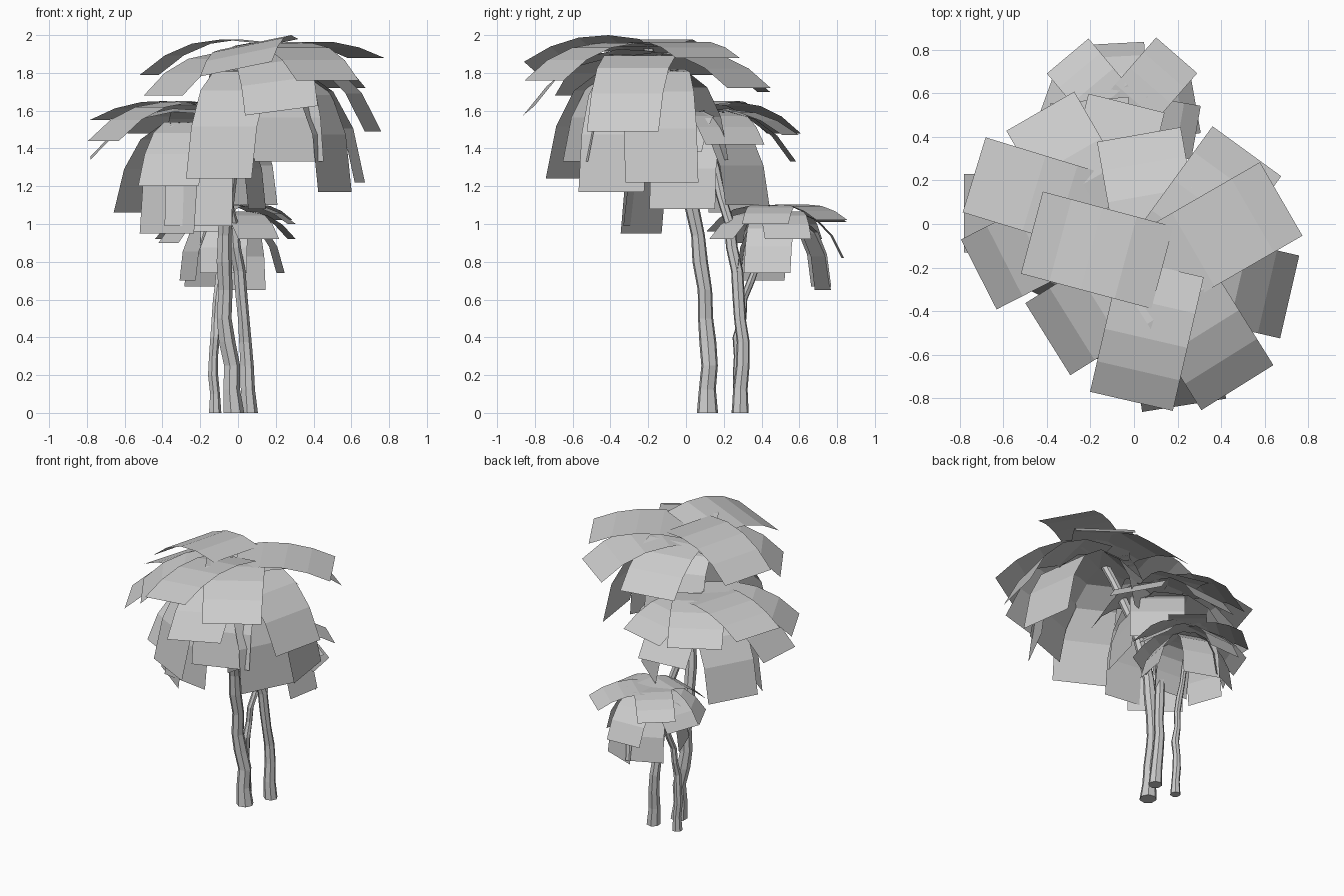
import bpy
import bmesh
import math
import random
from mathutils import Vector

rng = random.Random(4)
SEGMENTS = 4
SIDES = 7

default_cube = bpy.data.objects.get("Cube")
if default_cube:
    bpy.data.objects.remove(default_cube, do_unlink=True)


def finish(bm, name):
    mesh = bpy.data.meshes.new(name)
    bm.to_mesh(mesh)
    bm.free()
    obj = bpy.data.objects.new(name, mesh)
    bpy.context.collection.objects.link(obj)
    return obj


def add_leaf(bm, center, width, azimuth, reach, tip_z, roll=0):
    """Rectangular leaf card arching from the crown center to its tip."""
    angle = math.radians(azimuth)
    out = Vector((math.cos(angle), math.sin(angle), 0))
    side = Vector((-out.y, out.x, roll)) * width / 2
    drop = center.z - tip_z
    curl = min(0.9, 0.6 * drop / reach)
    rise = 0.24 * reach
    previous = None
    for i in range(SEGMENTS + 1):
        t = i / SEGMENTS
        mid = center + out * reach * (t + curl * t * (1 - t))
        mid.z += rise * t * (1 - t) - drop * t * t
        row = [bm.verts.new(mid - side), bm.verts.new(mid + side)]
        if previous:
            bm.faces.new((previous[0], row[0], row[1], previous[1]))
        previous = row


def build_crown(name, center, width, layers):
    """Each layer is a height offset and leaves as azimuth, reach, tip height."""
    bm = bmesh.new()
    for lower, leaves in layers:
        for leaf in leaves:
            add_leaf(bm, Vector(center) - Vector((0, 0, lower)), width, *leaf)
    return finish(bm, name)


def build_trunk(name, points, base_radius, top_radius):
    """Knobbly tapered trunk with two rings per path section."""
    path = [Vector(p) for p in points]
    steps = []
    for a, b in zip(path, path[1:]):
        steps += [a, a.lerp(b, 0.5)]
    steps.append(path[-1])
    bm = bmesh.new()
    previous = None
    for i, p in enumerate(steps):
        t = i / (len(steps) - 1)
        radius = base_radius + (top_radius - base_radius) * t
        radius *= 1.15 if i == 0 else rng.uniform(0.88, 1.05)
        wobble = Vector((rng.uniform(-1, 1), rng.uniform(-1, 1), 0)) * 0.008
        ring = []
        for k in range(SIDES):
            a = math.tau * k / SIDES
            offset = Vector((math.cos(a), math.sin(a), 0)) * radius
            ring.append(bm.verts.new(p + wobble + offset))
        if previous:
            for k in range(SIDES):
                n = (k + 1) % SIDES
                bm.faces.new((previous[k], previous[n], ring[n], ring[k]))
        else:
            bm.faces.new(ring[::-1])
        previous = ring
    bm.faces.new(previous)
    return finish(bm, name)


# Trunks
build_trunk("tall_trunk", [
    (-0.02, 0.12, 0), (-0.04, 0.12, 0.25), (-0.07, 0.11, 0.5),
    (-0.08, 0.08, 0.8), (-0.07, 0.04, 1.08), (-0.02, -0.03, 1.4),
    (0.06, -0.12, 1.7), (0.13, -0.2, 1.93)], 0.05, 0.03)
build_trunk("middle_trunk", [
    (0.065, 0.29, 0), (0.05, 0.3, 0.25), (0.03, 0.29, 0.5),
    (0.01, 0.27, 0.75), (-0.03, 0.23, 1.0), (-0.09, 0.15, 1.3),
    (-0.16, 0.05, 1.62)], 0.04, 0.025)
build_trunk("small_trunk", [
    (-0.13, 0.27, 0), (-0.13, 0.28, 0.2), (-0.12, 0.28, 0.4),
    (-0.11, 0.31, 0.6), (-0.09, 0.38, 0.78), (-0.06, 0.48, 1.06)],
    0.03, 0.018)

# Tall crown: spreading leaves, then drooping leaves
build_crown("tall_crown", (0.13, -0.2, 1.96), 0.39, [
    (0, [(165, 0.62, 1.79)]),
    (0.02, [(257, 0.63, 1.82, 0.2), (30, 0.63, 1.88), (302, 0.65, 1.76)]),
    (0.07, [(279, 0.64, 1.6, 0.13), (100, 0.62, 1.7), (54, 0.66, 1.72),
            (212, 0.62, 1.68), (347, 0.6, 1.49)]),
    (0.14, [(243, 0.51, 1.24), (290, 0.41, 1.33), (333, 0.43, 1.17),
            (8, 0.52, 1.22), (110, 0.38, 1.34)]),
])

# Middle crown
build_crown("middle_crown", (-0.16, 0.05, 1.63), 0.36, [
    (0, [(163, 0.6, 1.55), (120, 0.54, 1.48), (207, 0.62, 1.44)]),
    (0.04, [(76, 0.52, 1.47), (30, 0.42, 1.42), (180, 0.62, 1.35, -0.05),
            (340, 0.4, 1.38), (95, 0.52, 1.33)]),
    (0.09, [(243, 0.46, 1.2), (233, 0.36, 0.95), (262, 0.36, 0.99),
            (151, 0.47, 1.06), (345, 0.27, 1.08), (50, 0.36, 1.1)]),
])

# Small crown
build_crown("small_crown", (-0.06, 0.48, 1.09), 0.25, [
    (0, [(130, 0.38, 1.01), (49, 0.39, 1.02), (250, 0.35, 0.96),
         (350, 0.35, 1.0)]),
    (0.03, [(10, 0.35, 0.92), (160, 0.36, 0.92), (205, 0.34, 0.9),
            (300, 0.34, 0.92), (93, 0.35, 0.82)]),
    (0.06, [(70, 0.26, 0.65), (115, 0.26, 0.67), (350, 0.29, 0.74),
            (265, 0.2, 0.74), (200, 0.22, 0.7)]),
])
